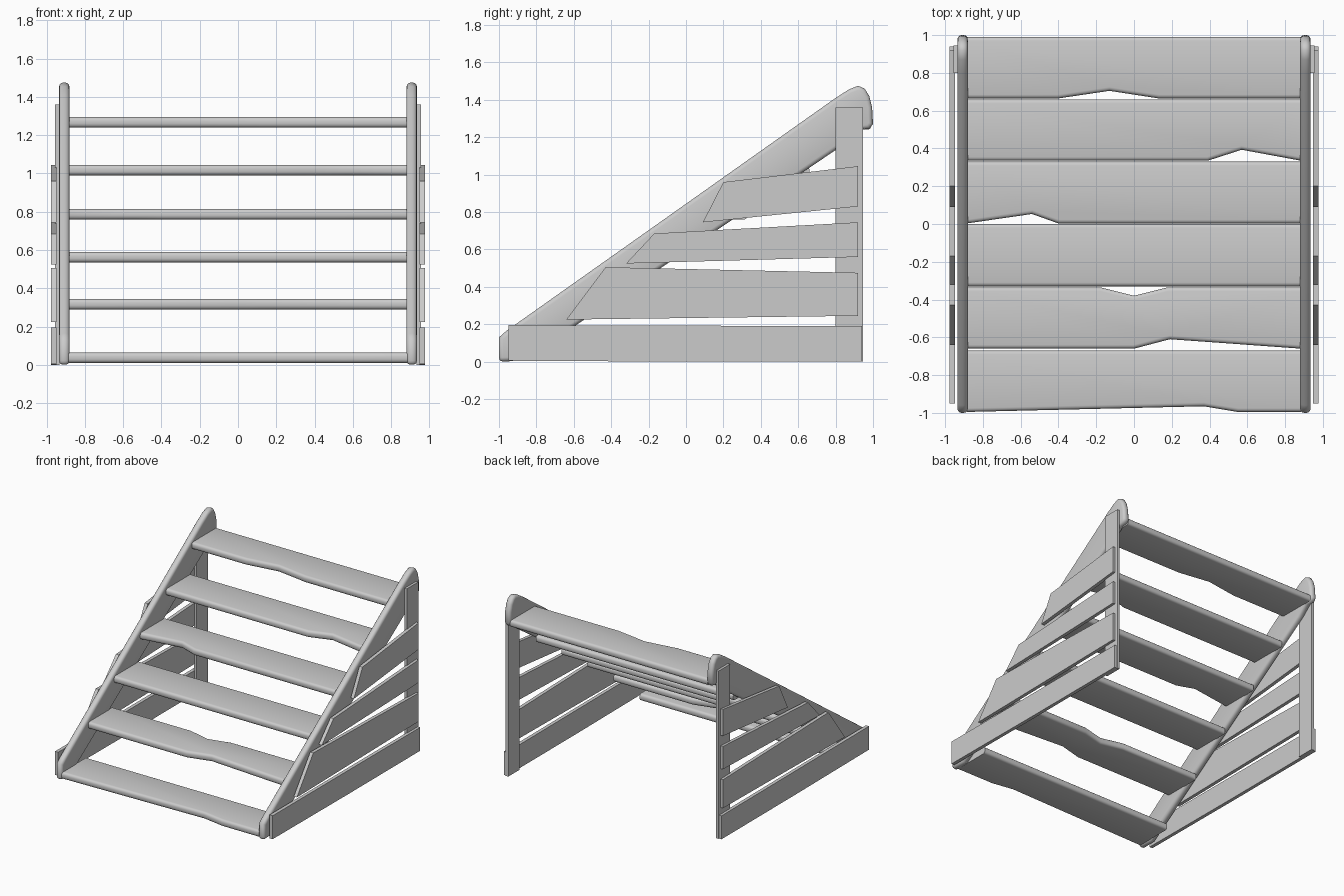
import bpy, bmesh
from mathutils import Vector

if "Cube" in bpy.data.objects:
    bpy.data.objects.remove(bpy.data.objects["Cube"])


def prism(name, outline, axis, lo, hi, bevel=0.0, mirror=False):
    """Extrude a 2D outline along x (outline is y,z) or along z (outline is x,y)."""
    bm = bmesh.new()
    place = (lambda p: (lo, p[0], p[1])) if axis == 'X' else (lambda p: (p[0], p[1], lo))
    face = bm.faces.new([bm.verts.new(place(p)) for p in outline])
    ext = bmesh.ops.extrude_face_region(bm, geom=[face])
    shift = Vector((hi - lo, 0, 0)) if axis == 'X' else Vector((0, 0, hi - lo))
    bmesh.ops.translate(bm, vec=shift,
                        verts=[g for g in ext['geom'] if isinstance(g, bmesh.types.BMVert)])
    bmesh.ops.recalc_face_normals(bm, faces=bm.faces[:])
    mesh = bpy.data.meshes.new(name)
    bm.to_mesh(mesh)
    bm.free()
    ob = bpy.data.objects.new(name, mesh)
    bpy.context.collection.objects.link(ob)
    if bevel:
        mod = ob.modifiers.new("rounding", 'BEVEL')
        mod.width = bevel
        mod.segments = 3
        mod.limit_method = 'ANGLE'
        mod.angle_limit = 1.0
        mesh.polygons.foreach_set("use_smooth", [True] * len(mesh.polygons))
    if mirror:
        ob.modifiers.new("other_side", 'MIRROR')
    return ob


# Sloping rounded side rails with a domed upper end
rail = [(-1.0, 0.0), (-0.87, 0.005), (0.85, 1.165), (0.935, 1.24), (0.98, 1.245),
        (1.0, 1.27), (0.995, 1.36), (0.98, 1.42), (0.955, 1.46), (0.92, 1.475),
        (0.87, 1.455), (0.8, 1.41), (-0.96, 0.165), (-1.0, 0.13)]
prism("side_rail", rail, 'X', 0.88, 0.935, 0.022, True)

# Worn treads: back y, front y, base z, front nicks, back nicks
E = 0.885
treads = [
    (0.99, 0.665, 1.24, [(-0.4, 0.665), (-0.13, 0.705), (0.13, 0.665)], []),
    (0.66, 0.335, 0.99, [(0.39, 0.335), (0.57, 0.393)], []),
    (0.33, 0.003, 0.76, [(-0.54, 0.053), (-0.4, 0.003)], []),
    (0.0, -0.33, 0.535, [], []),
    (-0.335, -0.66, 0.29, [(0.0, -0.66), (0.19, -0.61)],
     [(0.18, -0.335), (0.0, -0.38), (-0.18, -0.335)]),
    (-0.67, -0.995, 0.01, [(0.37, -0.965), (0.55, -0.995)], []),
]
for i, (back, front, z, nicks, back_nicks) in enumerate(treads):
    outline = [(-E, front)] + nicks + [(E, front), (E, back)] + back_nicks + [(-E, back)]
    ob = prism(f"tread_{6 - i}", outline, 'Z', z, z + 0.055)
    # Round only the long edges so the ends meet the rails
    mesh = ob.data
    bm = bmesh.new()
    bm.from_mesh(mesh)
    longs = [e for e in bm.edges
             if abs(e.verts[0].co.z - e.verts[1].co.z) < 1e-5
             and abs(e.verts[0].co.x - e.verts[1].co.x) > 1e-4]
    bmesh.ops.bevel(bm, geom=longs, offset=0.02, segments=3, profile=0.5, affect='EDGES')
    for f in bm.faces:
        f.smooth = abs(f.normal.x) < 0.9
    for e in bm.edges:
        e.smooth = len(e.link_faces) == 2 and e.calc_face_angle(0) < 1.0
    bm.to_mesh(mesh)
    bm.free()

# Rear uprights
prism("rear_post", [(0.8, 0.0), (0.945, 0.0), (0.945, 1.36), (0.8, 1.36)],
      'X', 0.932, 0.955, 0, True)

# Crooked side planks
planks = [
    [(-0.95, 0.005), (0.0, 0.0), (0.94, 0.0), (0.94, 0.19), (-0.95, 0.195)],
    [(-0.64, 0.225), (0.92, 0.245), (0.92, 0.475), (-0.43, 0.505)],
    [(-0.32, 0.525), (0.92, 0.56), (0.92, 0.745), (-0.17, 0.685)],
    [(0.09, 0.745), (0.92, 0.83), (0.92, 1.045), (0.2, 0.96)],
]
for i, outline in enumerate(planks):
    prism(f"side_plank_{i + 1}", outline, 'X', 0.948, 0.976, 0, True)
